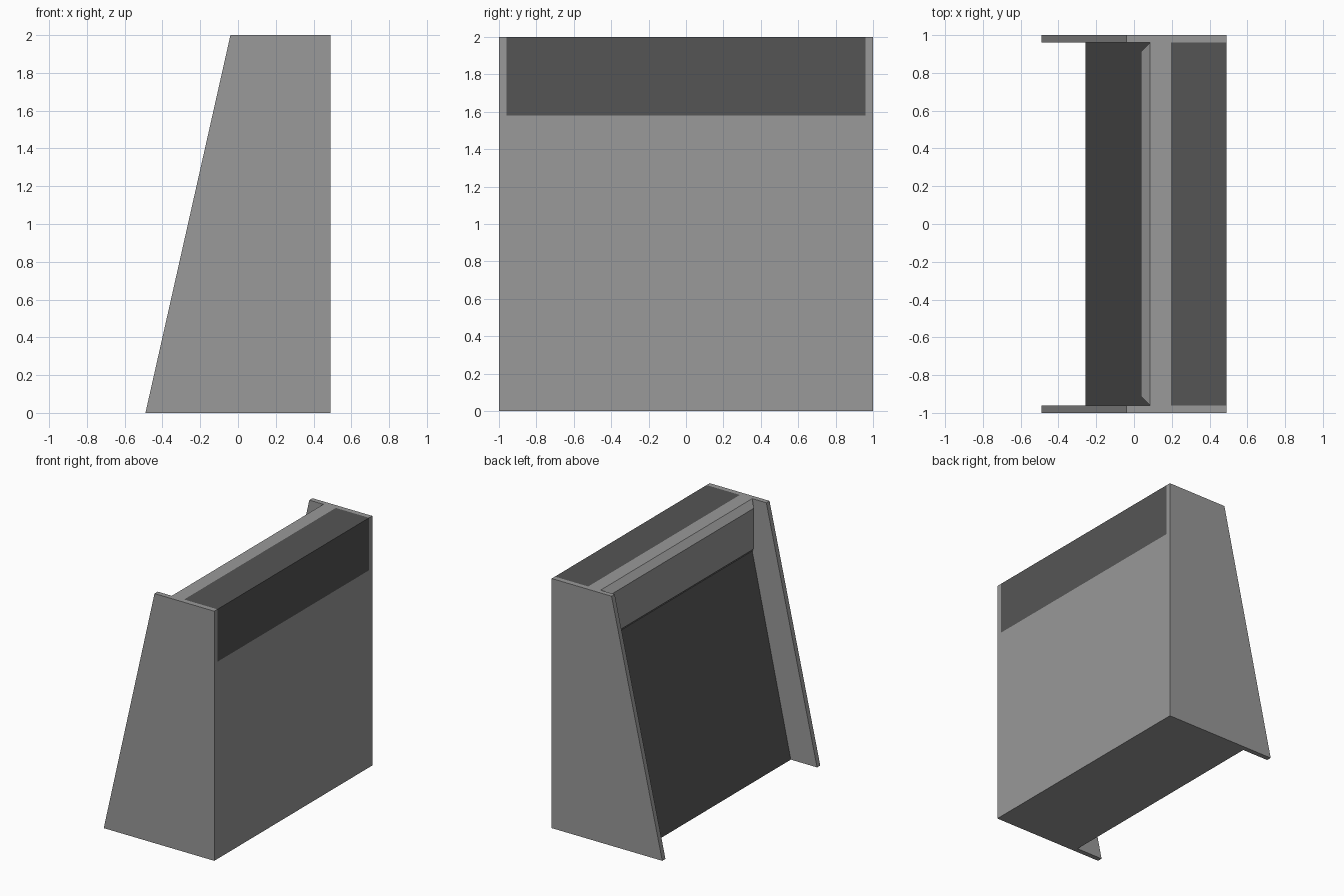
import bpy, bmesh
from mathutils import Vector

cube = bpy.data.objects.get("Cube")
if cube:
    bpy.data.objects.remove(cube, do_unlink=True)


def make_material(name, value):
    mat = bpy.data.materials.new(name)
    mat.use_nodes = True
    colour = (value, value, value, 1)
    mat.diffuse_color = colour
    mat.node_tree.nodes["Principled BSDF"].inputs["Base Color"].default_value = colour
    return mat


light = make_material("light grey", 0.319)
dark = make_material("dark grey", 0.091)


def prism(profile, y0, y1):
    """Extrude an x-z outline along y."""
    bm = bmesh.new()
    face = bm.faces.new([bm.verts.new((x, y0, z)) for x, z in profile])
    ext = bmesh.ops.extrude_face_region(bm, geom=[face])
    verts = [v for v in ext["geom"] if isinstance(v, bmesh.types.BMVert)]
    bmesh.ops.translate(bm, verts=verts, vec=Vector((0, y1 - y0, 0)))
    bmesh.ops.recalc_face_normals(bm, faces=bm.faces[:])
    bm.normal_update()
    return bm


def finish(bm, name):
    mesh = bpy.data.meshes.new(name)
    bm.to_mesh(mesh)
    bm.free()
    mesh.materials.append(light)
    mesh.materials.append(dark)
    obj = bpy.data.objects.new(name, mesh)
    bpy.context.collection.objects.link(obj)


HALF, INNER = 1.0, 0.96          # outer and inner faces of the side panels
BACK, TOP, BAND = 0.49, 2.0, 1.58  # straight side, top, lower edge of the band

# Two sloping side panels
for side, label in ((-1, "front"), (1, "back")):
    outline = [(-0.49, 0), (BACK, 0), (BACK, TOP), (-0.04, TOP)]
    finish(prism(outline, side * INNER, side * HALF), label + "_side_panel")

# Body between the panels
body = prism([(-0.257, 0), (BACK, 0), (BACK, BAND), (BACK, TOP),
              (0.195, TOP), (0.085, TOP), (0.085, BAND)], -INNER, INNER)
raised = []
for face in body.faces:
    c, n = face.calc_center_median(), face.normal
    if abs(n.y) > 0.5:
        continue
    wraps_corner = c.z > BAND and c.x > 0.3
    slope = n.x < -0.5 and n.z > 0.1
    face.material_index = int(wraps_corner or slope)
    if n.x < -0.5 and c.z > BAND:
        raised.append(face)

# Raised panel with bevelled rim above the slope
bmesh.ops.inset_individual(body, faces=raised, thickness=0.047, depth=0.047,
                           use_even_offset=True)
finish(body, "body")
